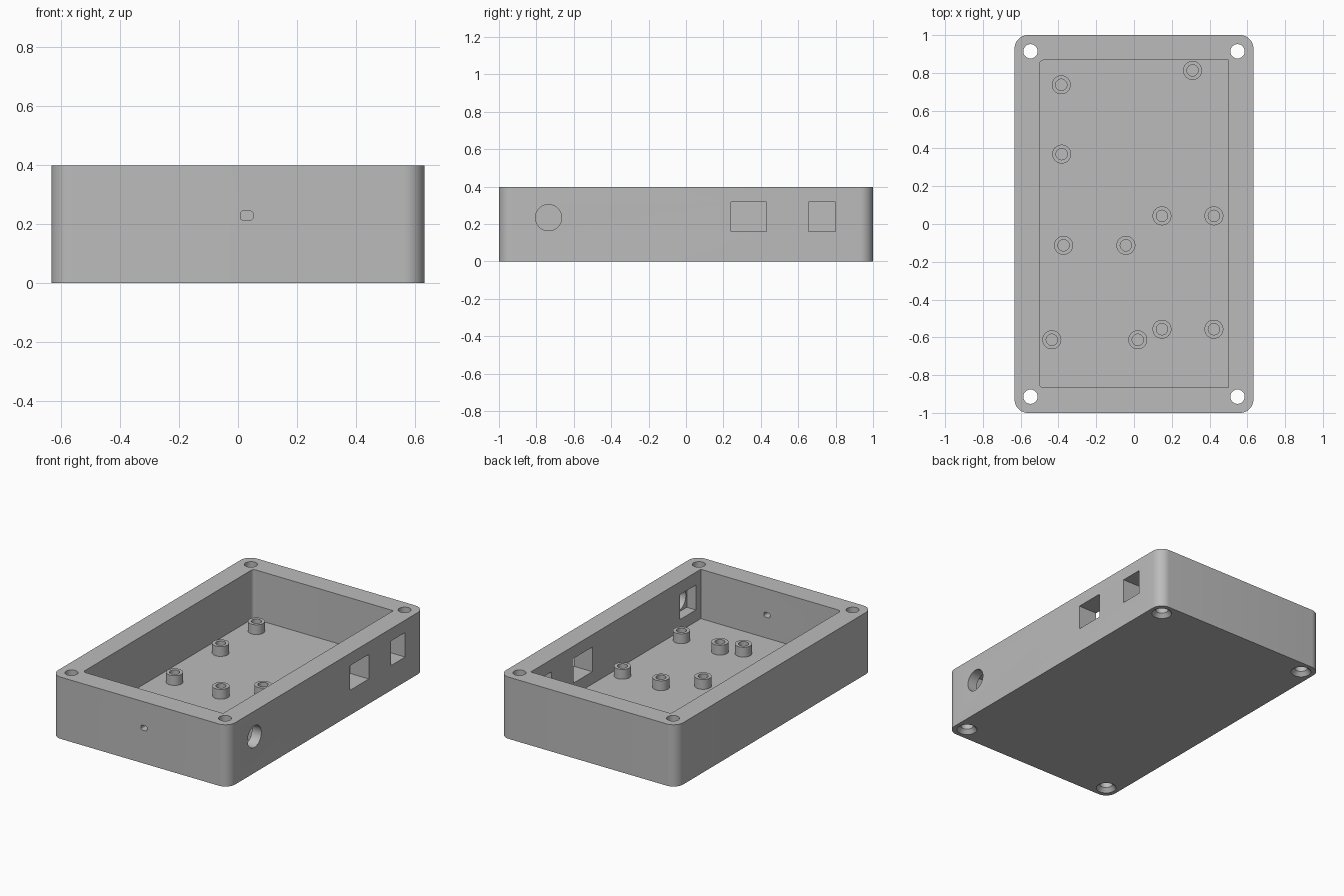
import bpy
import bmesh
from math import cos, sin, pi, radians

cube = bpy.data.objects.get("Cube")
if cube:
    bpy.data.objects.remove(cube, do_unlink=True)

HALF_X, HALF_Y, HEIGHT = 0.632, 1.0, 0.398
FLOOR, BOSS_TOP = 0.08, 0.143
SEGMENTS = 48

grey = bpy.data.materials.new("grey plastic")
grey.use_nodes = True
colour = (0.5, 0.5, 0.5, 1)
grey.diffuse_color = colour
grey.node_tree.nodes["Principled BSDF"].inputs["Base Color"].default_value = colour


def add_object(name, bm):
    bmesh.ops.recalc_face_normals(bm, faces=bm.faces)
    mesh = bpy.data.meshes.new(name)
    bm.to_mesh(mesh)
    bm.free()
    mesh.materials.append(grey)
    obj = bpy.data.objects.new(name, mesh)
    bpy.context.collection.objects.link(obj)
    return obj


def rounded_outline(x0, x1, y0, y1, r_low, r_high, steps=10):
    """Rectangle outline, with one corner radius at x0 and another at x1."""
    points = []
    corners = [(x1, y1, r_high), (x0, y1, r_low), (x0, y0, r_low), (x1, y0, r_high)]
    for i, (x, y, r) in enumerate(corners):
        if r == 0:
            points.append((x, y))
            continue
        cx = x - r if x == x1 else x + r
        cy = y - r if y == y1 else y + r
        for k in range(steps + 1):
            a = (i + k / steps) * pi / 2
            points.append((cx + r * cos(a), cy + r * sin(a)))
    return points


def prism(name, outline, low, high, axis="z"):
    """Extrude an outline along an axis; x uses (y, z) and y uses (x, z)."""
    place = {"x": lambda u, v, d: (d, u, v),
             "y": lambda u, v, d: (u, d, v),
             "z": lambda u, v, d: (u, v, d)}[axis]
    bm = bmesh.new()
    rings = [[bm.verts.new(place(u, v, d)) for u, v in outline] for d in (low, high)]
    n = len(outline)
    for i in range(n):
        j = (i + 1) % n
        bm.faces.new((rings[0][i], rings[0][j], rings[1][j], rings[1][i]))
    for ring in rings:
        bm.faces.new(ring)
    return add_object(name, bm)


def lathe(name, profile, x, y, closed):
    """Turn an (r, z) profile about a vertical axis at x, y."""
    bm = bmesh.new()
    rings = []
    for r, z in profile:
        rings.append([bm.verts.new((x + r * cos(2 * pi * k / SEGMENTS),
                                    y + r * sin(2 * pi * k / SEGMENTS), z))
                      for k in range(SEGMENTS)])
    pairs = list(zip(rings, rings[1:]))
    if closed:
        pairs.append((rings[-1], rings[0]))
    else:
        bm.faces.new(rings[0])
        bm.faces.new(rings[-1])
    for a, b in pairs:
        for k in range(SEGMENTS):
            m = (k + 1) % SEGMENTS
            bm.faces.new((a[k], a[m], b[m], b[k]))
    return add_object(name, bm)


def smooth(obj):
    bpy.ops.object.select_all(action="DESELECT")
    obj.select_set(True)
    bpy.context.view_layer.objects.active = obj
    bpy.ops.object.shade_smooth_by_angle(angle=radians(30))


def cut(target, cutter):
    cutter.hide_render = True
    mod = target.modifiers.new("cut", "BOOLEAN")
    mod.operation = "DIFFERENCE"
    mod.solver = "EXACT"
    mod.object = cutter
    bpy.context.view_layer.objects.active = target
    bpy.ops.object.modifier_apply(modifier=mod.name)
    bpy.data.objects.remove(cutter, do_unlink=True)


# Case body
case = prism("enclosure_case",
             rounded_outline(-HALF_X, HALF_X, -HALF_Y, HALF_Y, 0.07, 0.07), 0, HEIGHT)

# Open cavity, with small fillets on its right-hand corners only
cut(case, prism("cavity_cutter",
                rounded_outline(-0.5, 0.5, -0.865, 0.867, 0.02, 0), FLOOR, 0.6))

# Connector windows in the side wall
for y0, y1 in ((0.24, 0.43), (0.655, 0.8)):
    cut(case, prism("window_cutter",
                    rounded_outline(y0, y1, 0.16, 0.318, 0, 0), 0.45, 0.7, "x"))

# Round socket hole with a square pocket on its inner side
socket = [(-0.735 + 0.07 * cos(2 * pi * k / SEGMENTS),
           0.234 + 0.07 * sin(2 * pi * k / SEGMENTS)) for k in range(SEGMENTS)]
cut(case, prism("socket_cutter", socket, 0.45, 0.7, "x"))
cut(case, prism("pocket_cutter",
                rounded_outline(-0.815, -0.655, 0.155, 0.315, 0, 0), 0.45, 0.565, "x"))

# Small port in the front wall
cut(case, prism("port_cutter",
                rounded_outline(0.008, 0.051, 0.213, 0.244, 0.01, 0.01), -1.1, -0.8, "y"))

# Countersunk screw holes in the corners
for sx in (-1, 1):
    for sy in (-1, 1):
        profile = [(0.07, -0.01), (0.06, 0), (0.038, 0.025), (0.038, 0.5)]
        cut(case, lathe("screw_cutter", profile, sx * 0.548, sy * 0.914, False))
smooth(case)

# Hollow mounting bosses on the floor
bosses = [(-0.385, 0.737), (0.31, 0.813), (-0.383, 0.37), (0.148, 0.043),
          (0.423, 0.043), (-0.373, -0.113), (-0.043, -0.113), (0.148, -0.557),
          (0.423, -0.557), (-0.435, -0.613), (0.02, -0.613)]
for i, (x, y) in enumerate(bosses, 1):
    ring = [(0.03, FLOOR), (0.03, BOSS_TOP), (0.05, BOSS_TOP), (0.05, FLOOR)]
    smooth(lathe(f"mounting_boss_{i}", ring, x, y, True))
